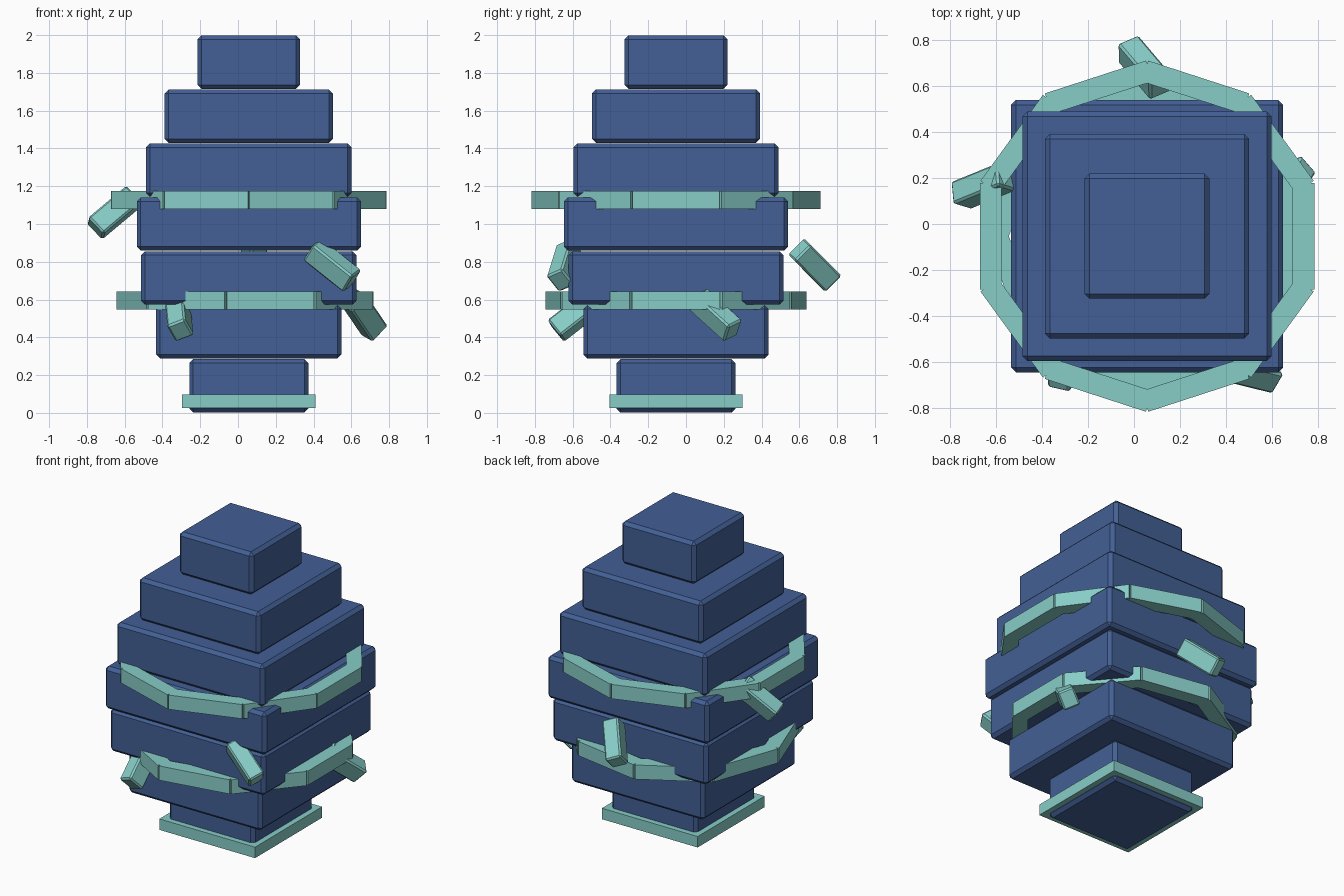
import bpy
from math import radians, cos, sin, tau
from mathutils import Euler

old = bpy.data.objects.get("Cube")
if old:
    bpy.data.objects.remove(old, do_unlink=True)

CX, CY = 0.057, -0.053  # axis of the stacked body


def material(name, rgb):
    m = bpy.data.materials.new(name)
    m.use_nodes = True
    m.diffuse_color = (*rgb, 1)
    m.node_tree.nodes["Principled BSDF"].inputs["Base Color"].default_value = (*rgb, 1)
    return m


blue = material("dark blue", (0.055, 0.115, 0.30))
teal = material("pale teal", (0.245, 0.61, 0.575))


def box(name, size, loc, mat, rot=(0, 0, 0), bevel=0):
    """Flat-shaded box with an optional chamfer."""
    bpy.ops.mesh.primitive_cube_add(size=1, location=loc, rotation=rot)
    ob = bpy.context.object
    ob.name = name
    ob.scale = size
    bpy.ops.object.transform_apply(location=False, rotation=False, scale=True)
    ob.data.materials.append(mat)
    if bevel:
        mod = ob.modifiers.new("chamfer", "BEVEL")
        mod.width = bevel
        mod.segments = 1
    return ob


# Body: seven stacked blocks, swelling and then tapering
pitch = 2 / 7
widths = [0.63, 0.98, 1.14, 1.186, 1.086, 0.89, 0.544]
for i, w in enumerate(widths):
    box(f"body_block_{i + 1}", (w, w, pitch - 0.003), (CX, CY, (i + 0.5) * pitch),
        blue, bevel=0.021)

# Square collar around the foot
box("foot_collar", (0.705, 0.705, 0.073), (CX, CY, 0.062), teal)


# Rings: straight bars set end to end around the body
def ring(name, count, apothem, length, z, thick=0.095):
    r = apothem - thick / 2
    for i in range(count):
        a = tau * i / count
        box(f"{name}_bar_{i + 1}", (thick, length, thick),
            (CX + r * cos(a), CY + r * sin(a), z), teal, rot=(0, 0, a))


ring("lower_ring", 9, 0.661, 0.468, 0.596)
ring("upper_ring", 10, 0.729, 0.463, 1.128)

# Tilted pegs spiralling around the body on three levels
levels = [(0.645, 0.518), (0.735, 0.782), (0.745, 1.06)]
for i in range(5):
    r, z = levels[i % 3]
    a = radians(19 + 72 * i)
    box(f"peg_{i + 1}", (0.12, 0.105, 0.275),
        (CX + r * cos(a), CY + r * sin(a), z), teal,
        rot=Euler((radians(30), radians(-45), a)), bevel=0.01)
